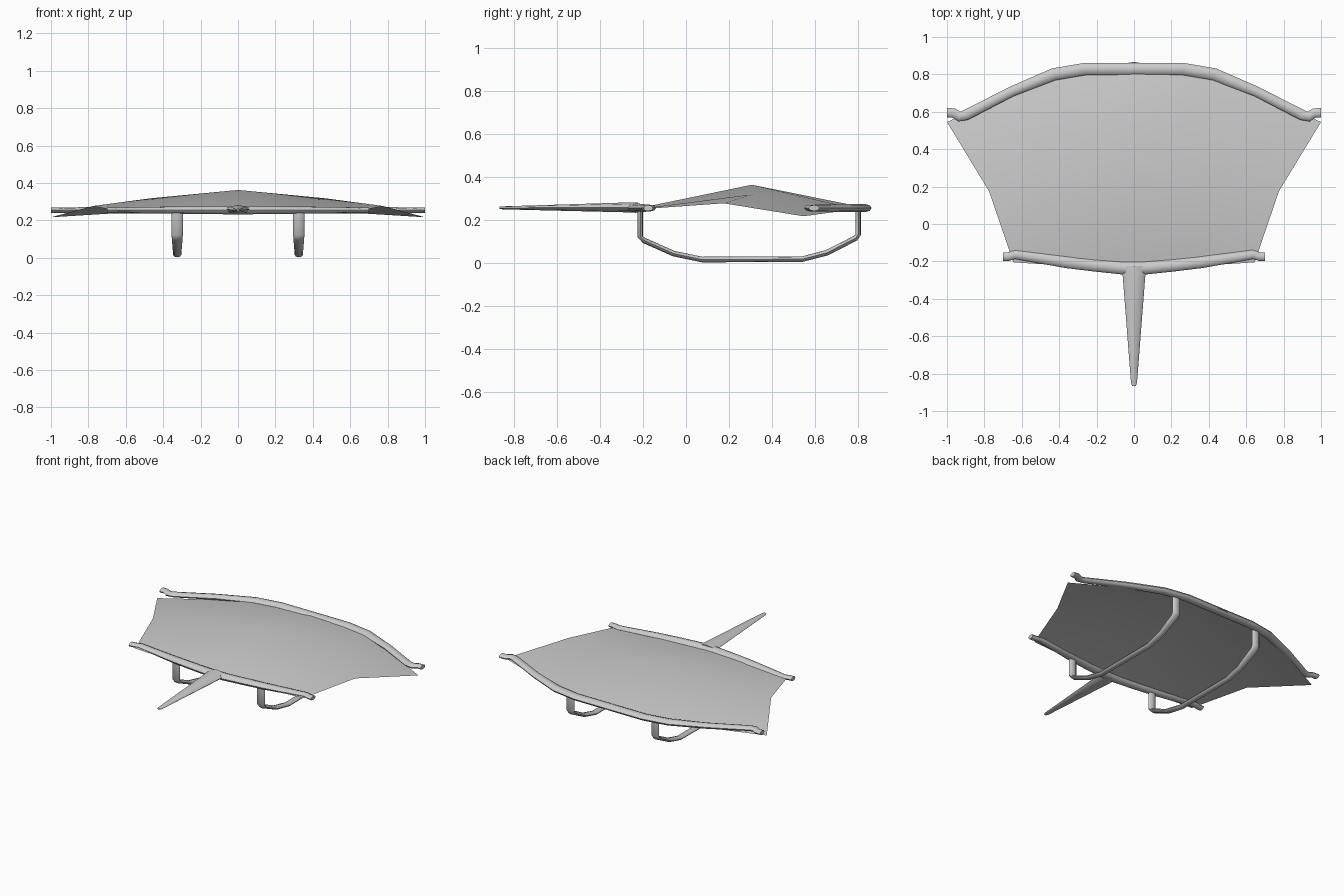
import bpy, bmesh, math
from mathutils import Vector

if "Cube" in bpy.data.objects:
    bpy.data.objects.remove(bpy.data.objects["Cube"])


def finish(name, bm, angle):
    bmesh.ops.recalc_face_normals(bm, faces=bm.faces)
    mesh = bpy.data.meshes.new(name)
    bm.to_mesh(mesh)
    bm.free()
    ob = bpy.data.objects.new(name, mesh)
    bpy.context.collection.objects.link(ob)
    bpy.ops.object.select_all(action='DESELECT')
    ob.select_set(True)
    bpy.context.view_layer.objects.active = ob
    bpy.ops.object.shade_smooth_by_angle(angle=math.radians(angle))
    return ob


def sweep(name, path, up, sides=8):
    """Oval tube along path; each entry is (point, half width in plane, half width along up)."""
    up = Vector(up)
    pts = [Vector(p) for p, _, _ in path]
    bm = bmesh.new()
    rings = []
    for i, (_, a, b) in enumerate(path):
        t = (pts[min(i + 1, len(pts) - 1)] - pts[max(i - 1, 0)]).normalized()
        side = t.cross(up).normalized()
        ring = []
        for k in range(sides):
            ang = 2 * math.pi * k / sides
            ring.append(bm.verts.new(pts[i] + side * a * math.cos(ang) + up * b * math.sin(ang)))
        rings.append(ring)
    for r, s in zip(rings, rings[1:]):
        for k in range(sides):
            n = (k + 1) % sides
            bm.faces.new((r[k], r[n], s[n], s[k]))
    bm.faces.new(rings[0])
    bm.faces.new(rings[-1])
    return finish(name, bm, 50)


def mirrored(half):
    """Half path of (x, y, half depth, half height) from the centre outwards -> full bar path."""
    full = [(-x, y, a, b) for x, y, a, b in reversed(half)] + half
    return [((x, y, 0.255), a, b) for x, y, a, b in full]


# Crossbars
rear = [(0.26, 0.829, 0.033, 0.019), (0.43, 0.80, 0.033, 0.019), (0.655, 0.708, 0.027, 0.018),
        (0.90, 0.582, 0.028, 0.015), (0.935, 0.575, 0.027, 0.015), (0.965, 0.594, 0.025, 0.014),
        (1.0, 0.594, 0.026, 0.014)]
sweep("rear_crossbar", mirrored(rear), (0, 0, 1))

front = [(0.06, -0.236, 0.034, 0.022), (0.21, -0.222, 0.032, 0.021), (0.36, -0.205, 0.031, 0.019),
         (0.635, -0.163, 0.024, 0.015), (0.67, -0.174, 0.023, 0.014), (0.70, -0.175, 0.023, 0.014)]
sweep("front_crossbar", mirrored(front), (0, 0, 1))

# Tapering tail spike
sweep("tail_spike", [((0, -0.225, 0.258), 0.064, 0.024), ((0, -0.27, 0.258), 0.061, 0.023),
                     ((0, -0.85, 0.256), 0.016, 0.007), ((0, -0.866, 0.256), 0.010, 0.005)], (0, 0, 1))

# Curved skids below
skid = [(-0.212, 0.255, 0.030), (-0.212, 0.122, 0.030), (-0.195, 0.105, 0.029), (-0.058, 0.044, 0.024),
        (0.075, 0.016, 0.022), (0.54, 0.018, 0.022), (0.655, 0.048, 0.024), (0.788, 0.116, 0.029),
        (0.80, 0.134, 0.030), (0.80, 0.255, 0.030)]
for label, x in (("left", -0.325), ("right", 0.325)):
    sweep(label + "_skid", [((x, y, z), 0.013, w) for y, z, w in skid], (1, 0, 0))

# Stretched canopy sheet, rows from front to back, centre to edge
rows = [
    [(0, -0.24, 0.25), (0.33, -0.225, 0.25), (0.645, -0.205, 0.25)],
    [(0, 0.305, 0.363), (0.47, 0.305, 0.318), (0.775, 0.175, 0.277)],
    [(0, 0.867, 0.25), (0.47, 0.79, 0.25), (1.0, 0.545, 0.217)],
]
bm = bmesh.new()
grid = []
for row in rows:
    full = [(-x, y, z) for x, y, z in reversed(row[1:])] + row
    grid.append([bm.verts.new(p) for p in full])
for a, b in zip(grid, grid[1:]):
    for k in range(4):
        bm.faces.new((a[k], a[k + 1], b[k + 1], b[k]))
finish("canopy", bm, 60)
